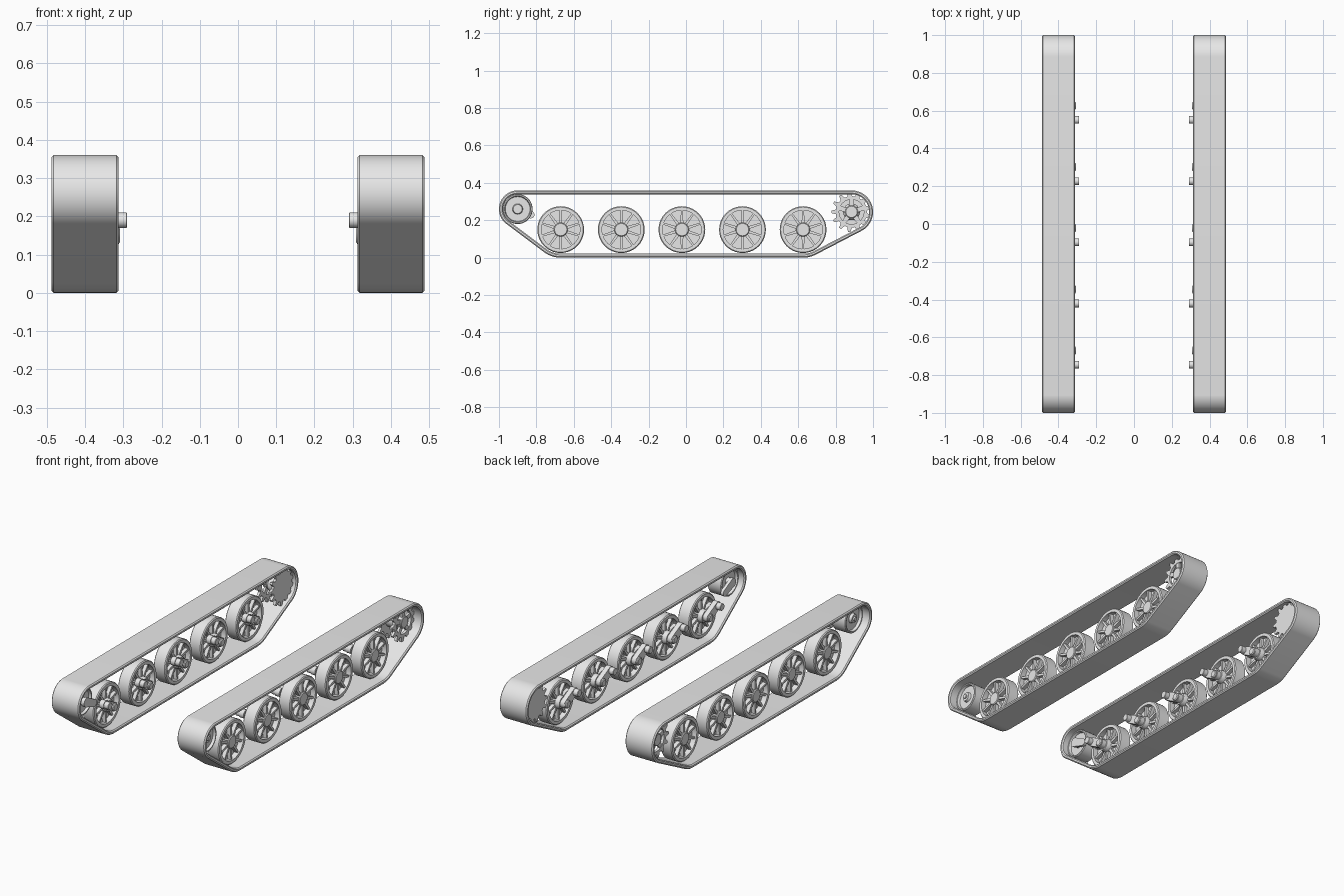
import bpy, bmesh
from math import sin, cos, pi, radians

cube = bpy.data.objects.get("Cube")
if cube:
    bpy.data.objects.remove(cube, do_unlink=True)

grey = bpy.data.materials.new("plain_grey")
grey.use_nodes = True
grey.diffuse_color = (0.8, 0.8, 0.8, 1)
grey.node_tree.nodes["Principled BSDF"].inputs["Base Color"].default_value = (0.8, 0.8, 0.8, 1)


def circle(y, z, r, n=40, turn=0.0):
    return [(y + r * cos(2 * pi * i / n + turn), z + r * sin(2 * pi * i / n + turn)) for i in range(n)]


def hull(circles, inset=0.0, n=96):
    """Belt outline wrapped round a set of (y, z, r) circles."""
    pts = []
    for i in range(n):
        c, s = cos(2 * pi * i / n), sin(2 * pi * i / n)
        y, z, r = max(circles, key=lambda k: k[0] * c + k[1] * s + k[2])
        pts.append((y + (r - inset) * c, z + (r - inset) * s))
    return pts


def loft(bm, loops, closed=False):
    """Skin a list of (x, outline) loops; an open skin gets end caps."""
    rows = [[bm.verts.new((x, y, z)) for y, z in pts] for x, pts in loops]
    pairs = list(zip(rows, rows[1:] + rows[:1]))
    for a, b in pairs if closed else pairs[:-1]:
        for i in range(len(a)):
            j = (i + 1) % len(a)
            bm.faces.new((a[i], a[j], b[j], b[i]))
    if not closed:
        bm.faces.new(rows[0])
        bm.faces.new(rows[-1])


def prism(bm, pts, x0, x1):
    loft(bm, [(x0, pts), (x1, pts)])


def lathe(bm, y, z, profile, closed=False):
    loft(bm, [(x, circle(y, z, r)) for x, r in profile], closed)


def spokes(bm, y, z, count, r0, r1, w0, w1, x0, x1):
    for k in range(count):
        a = 2 * pi * k / count + pi / 2
        c, s = cos(a), sin(a)
        corners = [(r0, -w0), (r1, -w1), (r1, w1), (r0, w0)]
        prism(bm, [(y + r * c - w * s, z + r * s + w * c) for r, w in corners], x0, x1)


def finish(name, bm, angle=35):
    """Make the left part and its mirrored right twin."""
    bmesh.ops.recalc_face_normals(bm, faces=bm.faces)
    for side in ("left", "right"):
        if side == "right":
            bmesh.ops.scale(bm, vec=(-1, 1, 1), verts=bm.verts)
            bmesh.ops.reverse_faces(bm, faces=bm.faces)
        mesh = bpy.data.meshes.new(f"{side}_{name}")
        bm.to_mesh(mesh)
        mesh.materials.append(grey)
        ob = bpy.data.objects.new(mesh.name, mesh)
        bpy.context.collection.objects.link(ob)
        bpy.ops.object.select_all(action="DESELECT")
        ob.select_set(True)
        bpy.context.view_layer.objects.active = ob
        bpy.ops.object.shade_smooth_by_angle(angle=radians(angle))
    bm.free()


# Key axle positions (y, z)
IDLER = (-0.9, 0.26)
SPROCKET = (0.885, 0.245)
WHEELS = [(-0.67 + 0.324 * i, 0.15) for i in range(5)]

# Track band: belt round idler, sprocket and the end road wheels
belt = [(*IDLER, 0.1), (*SPROCKET, 0.115), (*WHEELS[0], 0.15), (*WHEELS[-1], 0.15)]
section = [(0.312, 0.006), (0.318, 0), (0.482, 0), (0.488, 0.006),
           (0.488, 0.015), (0.482, 0.021), (0.318, 0.021), (0.312, 0.015)]
bm = bmesh.new()
loft(bm, [(x, hull(belt, d)) for x, d in section], closed=True)
finish("track_band", bm)

for n, (y, z) in enumerate(WHEELS, 1):
    # Road wheel: rim, thin web, radial ribs and hub
    bm = bmesh.new()
    lathe(bm, y, z, [(0.36, 0.103), (0.36, 0.12), (0.365, 0.125), (0.43, 0.125),
                     (0.435, 0.12), (0.435, 0.103)], closed=True)
    lathe(bm, y, z, [(0.39, 0.106), (0.405, 0.106)])
    spokes(bm, y, z, 10, 0.03, 0.106, 0.008, 0.005, 0.37, 0.427)
    lathe(bm, y, z, [(0.345, 0.032), (0.362, 0.037), (0.43, 0.037), (0.434, 0.033)])
    finish(f"road_wheel_{n}", bm)

    # Suspension arm with axle boss and pivot pin
    py, pz = y - 0.075, z + 0.04
    bm = bmesh.new()
    prism(bm, hull([(y, z, 0.025), (py, pz, 0.024)], n=40), 0.318, 0.346)
    lathe(bm, y, z, [(0.308, 0.017), (0.312, 0.022), (0.36, 0.022)])
    lathe(bm, py, pz, [(0.29, 0.018), (0.292, 0.02), (0.34, 0.02)])
    finish(f"suspension_arm_{n}", bm)

# Idler wheel: dished disc with raised rim and stub axle
bm = bmesh.new()
lathe(bm, *IDLER, [(0.335, 0.022), (0.365, 0.022), (0.365, 0.066), (0.35, 0.07),
                   (0.35, 0.076), (0.354, 0.08), (0.436, 0.08), (0.44, 0.076),
                   (0.44, 0.07), (0.425, 0.066), (0.425, 0.028), (0.44, 0.024),
                   (0.44, 0.012), (0.448, 0.012)])
finish("idler_wheel", bm)

# Idler tension arm on the inner side
bm = bmesh.new()
prism(bm, hull([(*IDLER, 0.026), (IDLER[0] + 0.07, IDLER[1] - 0.03, 0.02)], n=40), 0.33, 0.347)
finish("idler_arm", bm)


# Drive sprocket: toothed plates, pierced on the outside and solid on the inside
def teeth(count=13, root=0.084, tip=0.108):
    y, z = SPROCKET
    pts = []
    for k in range(count):
        for r, part in ((root, -0.32), (tip, -0.12), (tip, 0.12), (root, 0.32)):
            a = 2 * pi * (k + part) / count + pi
            pts.append((y + r * cos(a), z + r * sin(a)))
    return pts


outline = teeth()
bore = circle(*SPROCKET, 0.066, len(outline), pi - 2 * pi * 0.32 / 13)
bm = bmesh.new()
prism(bm, outline, 0.335, 0.35)
loft(bm, [(0.42, bore), (0.42, outline), (0.435, outline), (0.435, bore)], closed=True)
spokes(bm, *SPROCKET, 5, 0.025, 0.07, 0.014, 0.011, 0.42, 0.433)
lathe(bm, *SPROCKET, [(0.34, 0.045), (0.4, 0.045), (0.415, 0.034), (0.438, 0.034), (0.441, 0.03)])
finish("drive_sprocket", bm, 25)
